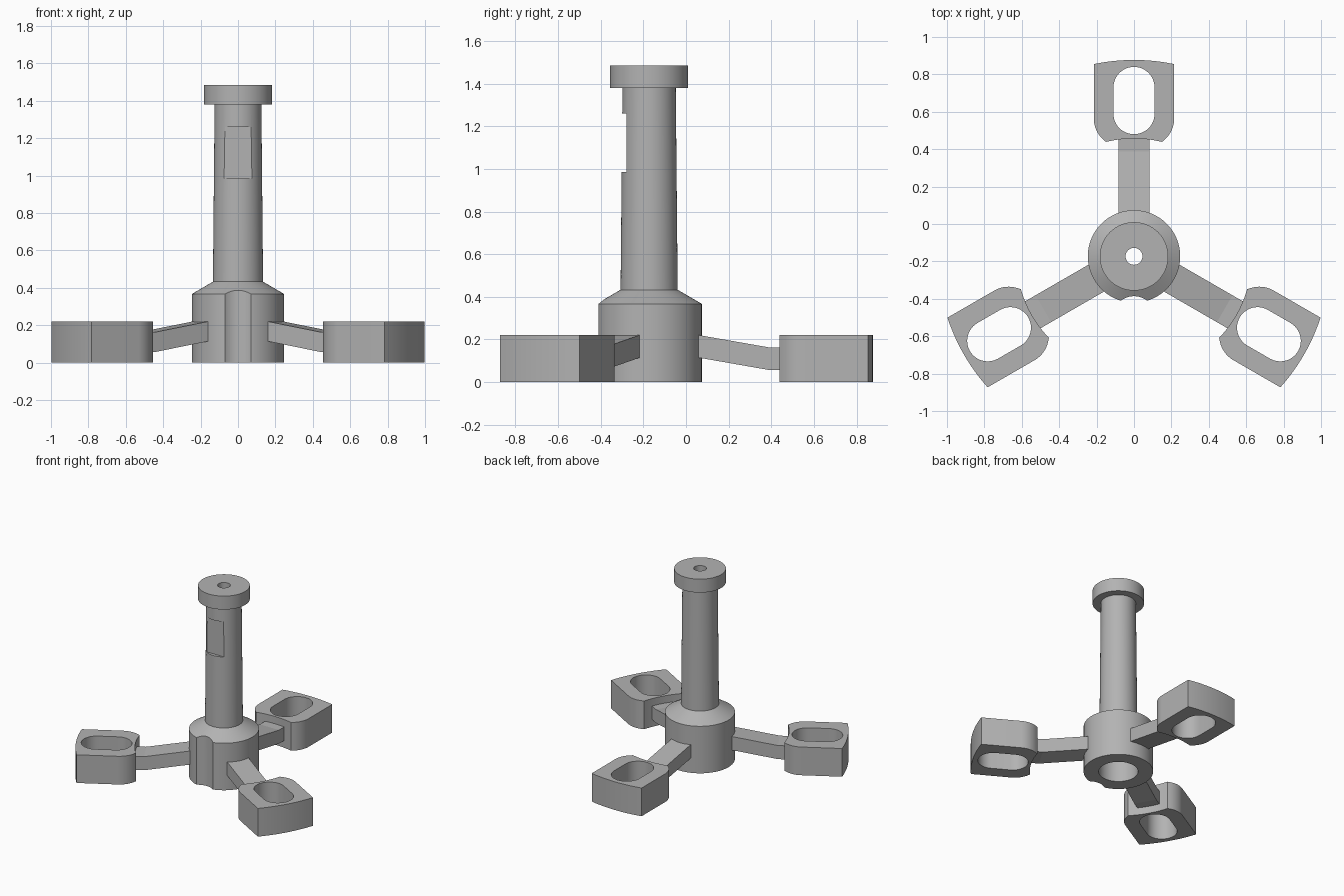
import bpy, bmesh
from math import sin, cos, pi, radians, sqrt, asin
from mathutils import Matrix, Vector

cube = bpy.data.objects.get("Cube")
if cube:
    bpy.data.objects.remove(cube, do_unlink=True)

AXIS = Vector((0, -0.173, 0))
FOOT_HEIGHT = 0.22

grey = bpy.data.materials.new("plain grey")
grey.use_nodes = True
grey.diffuse_color = (0.45, 0.45, 0.45, 1)
grey.node_tree.nodes["Principled BSDF"].inputs["Base Color"].default_value = (0.45, 0.45, 0.45, 1)


def link(name, data):
    obj = bpy.data.objects.new(name, data)
    bpy.context.collection.objects.link(obj)
    return obj


def from_bmesh(name, bm):
    bmesh.ops.recalc_face_normals(bm, faces=bm.faces)
    mesh = bpy.data.meshes.new(name)
    bm.to_mesh(mesh)
    bm.free()
    return link(name, mesh)


def activate(obj):
    bpy.ops.object.select_all(action='DESELECT')
    obj.select_set(True)
    bpy.context.view_layer.objects.active = obj


def finish(obj):
    obj.data.materials.clear()
    obj.data.materials.append(grey)
    activate(obj)
    bpy.ops.object.shade_smooth_by_angle(angle=radians(25))


def lathe(name, profile, steps=96):
    bm = bmesh.new()
    verts = [bm.verts.new((r, 0, z)) for r, z in profile]
    edges = [bm.edges.new((v, verts[i - 1])) for i, v in enumerate(verts)]
    bmesh.ops.spin(bm, geom=verts + edges, cent=(0, 0, 0), axis=(0, 0, 1),
                   angle=2 * pi, steps=steps, use_merge=True)
    bmesh.ops.remove_doubles(bm, verts=bm.verts, dist=1e-5)
    return from_bmesh(name, bm)


def cut(obj, cutter):
    mod = obj.modifiers.new("cut", 'BOOLEAN')
    mod.operation, mod.solver, mod.object = 'DIFFERENCE', 'EXACT', cutter
    activate(obj)
    bpy.ops.object.modifier_apply(modifier=mod.name)
    bpy.data.objects.remove(cutter, do_unlink=True)


def arc(cx, cy, r, start, end, n=16):
    return [(cx + r * cos(start + (end - start) * i / n),
             cy + r * sin(start + (end - start) * i / n)) for i in range(n + 1)]


# Column: hub, cone, tapered shaft, cap and centre bore in one turned profile
column = lathe("column", [
    (0.14, 0), (0.247, 0), (0.247, 0.367), (0.134, 0.433), (0.125, 1.38),
    (0.183, 1.38), (0.183, 1.485), (0.045, 1.485), (0.045, 0.34), (0.14, 0.34)])

# Shallow scallop down the front of the hub
bm = bmesh.new()
bmesh.ops.create_cone(bm, cap_ends=True, segments=96, radius1=0.114, radius2=0.114, depth=0.6,
                      matrix=Matrix.Translation((0, -0.327, 0.2)))
cut(column, from_bmesh("scallop_cutter", bm))

# Flat window on the front of the shaft
bm = bmesh.new()
bmesh.ops.create_cube(bm, size=1, matrix=Matrix.Translation((0, -0.205, 1.1225))
                      @ Matrix.Diagonal((0.3, 0.2, 0.275, 1)))
cut(column, from_bmesh("window_cutter", bm))
column.location = AXIS
finish(column)


def make_foot(name):
    # Right half of the outline, then mirrored; the slot is a second spline
    half, outer, inner, corner = 0.215, 1.05, 0.63, 0.1526
    a_in, a_out = asin(0.15 / inner), asin(half / outer)
    right = arc(0, 0, inner, pi / 2, pi / 2 - a_in, 8)
    right += arc(half - corner, 0.738, corner, radians(-55), 0, 12)[1:]
    right += arc(0, 0, outer, pi / 2 - a_out, pi / 2, 10)
    outline = right + [(-x, y) for x, y in right[-2:0:-1]]
    slot = arc(0, 0.903, 0.11, 0, pi, 24) + arc(0, 0.763, 0.11, pi, 2 * pi, 24)
    curve = bpy.data.curves.new(name, 'CURVE')
    curve.dimensions, curve.fill_mode = '2D', 'BOTH'
    curve.extrude = FOOT_HEIGHT / 2
    for points in (outline, slot):
        spline = curve.splines.new('POLY')
        spline.points.add(len(points) - 1)
        for p, (x, y) in zip(spline.points, points):
            p.co = (x, y, 0, 1)
        spline.use_cyclic_u = True
    obj = link(name, curve)
    activate(obj)
    bpy.ops.object.convert(target='MESH')
    obj = bpy.context.view_layer.objects.active
    obj.data.transform(Matrix.Translation((0, 0, FOOT_HEIGHT / 2)))
    bm = bmesh.new()
    bm.from_mesh(obj.data)
    bmesh.ops.remove_doubles(bm, verts=bm.verts, dist=1e-5)
    bmesh.ops.recalc_face_normals(bm, faces=bm.faces)
    bm.to_mesh(obj.data)
    bm.free()
    return obj


def make_arm(name):
    # Side profile of a bent bar, extruded across its width
    side = [(0.2, 0.12), (0.56, 0.057), (0.64, 0.057),
            (0.64, 0.163), (0.56, 0.163), (0.2, 0.226)]
    bm = bmesh.new()
    face = bm.faces.new([bm.verts.new((-0.083, y, z)) for y, z in side])
    new = bmesh.ops.extrude_face_region(bm, geom=[face])["geom"]
    bmesh.ops.translate(bm, vec=(0.166, 0, 0),
                        verts=[g for g in new if isinstance(g, bmesh.types.BMVert)])
    return from_bmesh(name, bm)


# Three legs spread evenly around the column
for side_name, angle in (("back", 0), ("right", 120), ("left", 240)):
    for obj in (make_foot(side_name + "_foot"), make_arm(side_name + "_arm")):
        obj.location = AXIS
        obj.rotation_euler.z = radians(angle)
        finish(obj)
        if obj.name.endswith("arm"):
            bpy.ops.object.shade_flat()
